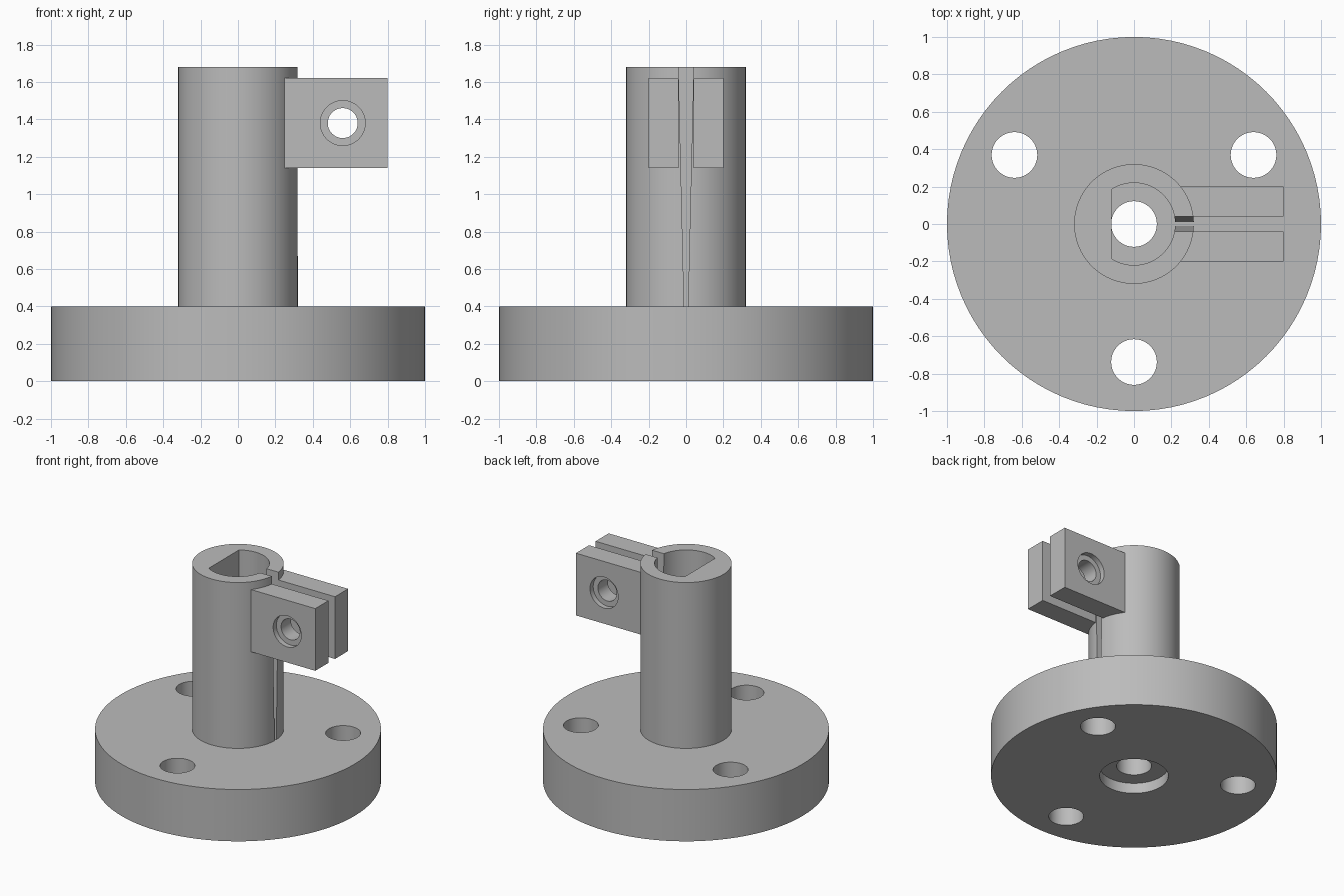
import bpy
import bmesh
from math import acos, cos, sin, pi, radians
from mathutils import Matrix, Vector

cube = bpy.data.objects.get("Cube")
if cube:
    bpy.data.objects.remove(cube, do_unlink=True)

SEGMENTS = 96
GREY = (0.5, 0.5, 0.5, 1)
metal = bpy.data.materials.new("plain grey")
metal.use_nodes = True
metal.diffuse_color = GREY
metal.node_tree.nodes["Principled BSDF"].inputs["Base Color"].default_value = GREY


def prism(name, points, sweep):
    """Extrude a closed planar outline along a vector."""
    bm = bmesh.new()
    face = bm.faces.new([bm.verts.new(p) for p in points])
    grown = bmesh.ops.extrude_face_region(bm, geom=[face])["geom"]
    verts = [v for v in grown if isinstance(v, bmesh.types.BMVert)]
    bmesh.ops.translate(bm, verts=verts, vec=Vector(sweep))
    bmesh.ops.recalc_face_normals(bm, faces=bm.faces)
    mesh = bpy.data.meshes.new(name)
    bm.to_mesh(mesh)
    bm.free()
    mesh.materials.append(metal)
    obj = bpy.data.objects.new(name, mesh)
    bpy.context.collection.objects.link(obj)
    return obj


def cylinder(name, radius, start, sweep):
    """Round bar from a start point along a vector."""
    turn = Vector(sweep).to_track_quat("Z", "Y").to_matrix()
    ring = [2 * pi * i / SEGMENTS for i in range(SEGMENTS)]
    points = [Vector(start) + turn @ Vector((radius * cos(a), radius * sin(a), 0)) for a in ring]
    return prism(name, points, sweep)


def cut(target, cutters):
    """Subtract each cutter, then discard it."""
    bpy.context.view_layer.objects.active = target
    for cutter in cutters:
        cutter.hide_render = True
        mod = target.modifiers.new("cut", "BOOLEAN")
        mod.operation = "DIFFERENCE"
        mod.solver = "EXACT"
        mod.object = cutter
        bpy.ops.object.modifier_apply(modifier=mod.name)
        bpy.data.objects.remove(cutter, do_unlink=True)


# Round base with three bolt holes, a centre hole and a recess underneath
base = cylinder("base_flange", 1, (0, 0, 0), (0, 0, 0.4))
holes = [cylinder("centre_hole", 0.122, (0, 0, -0.1), (0, 0, 0.7)),
         cylinder("underside_recess", 0.24, (0, 0, -0.1), (0, 0, 0.18))]
for i in range(3):
    spot = Matrix.Rotation(radians(120 * i), 3, "Z") @ Vector((0, -0.738, -0.1))
    holes.append(cylinder("bolt_hole", 0.122, spot, (0, 0, 0.7)))
cut(base, holes)

# Upright tube with a D-shaped bore and a tapering slot on one side
tube = cylinder("split_tube", 0.32, (0, 0, 0.4), (0, 0, 1.28))
half = acos(-0.12 / 0.22)
arc = [half * (2 * i / 72 - 1) for i in range(73)]
bore = prism("bore", [(0.22 * cos(a), 0.22 * sin(a), 0.3) for a in arc], (0, 0, 1.5))
slot = prism("slot", [(0.1, -0.008, 0.3), (0.1, 0.008, 0.3),
                      (0.1, 0.042, 1.75), (0.1, -0.042, 1.75)], (0.4, 0, 0))
cut(tube, [bore, slot])

# Pair of clamp ears, each with a counterbored screw hole
ears = []
for name, side in (("front_clamp_ear", -1), ("back_clamp_ear", 1)):
    inner = 0.04 * side
    ear = prism(name, [(0.24, inner, 1.14), (0.8, inner, 1.14),
                       (0.8, inner, 1.62), (0.24, inner, 1.62)], (0, 0.16 * side, 0))
    cut(ear, [cylinder("screw_hole", 0.08, (0.56, 0, 1.38), (0, 0.3 * side, 0)),
              cylinder("screw_recess", 0.12, (0.56, 0.16 * side, 1.38), (0, 0.1 * side, 0))])
    ears.append(ear)

# Smooth the round walls and keep the edges crisp
bpy.ops.object.select_all(action="DESELECT")
for obj in [base, tube] + ears:
    obj.select_set(True)
bpy.context.view_layer.objects.active = base
bpy.ops.object.shade_smooth_by_angle(angle=radians(30))
